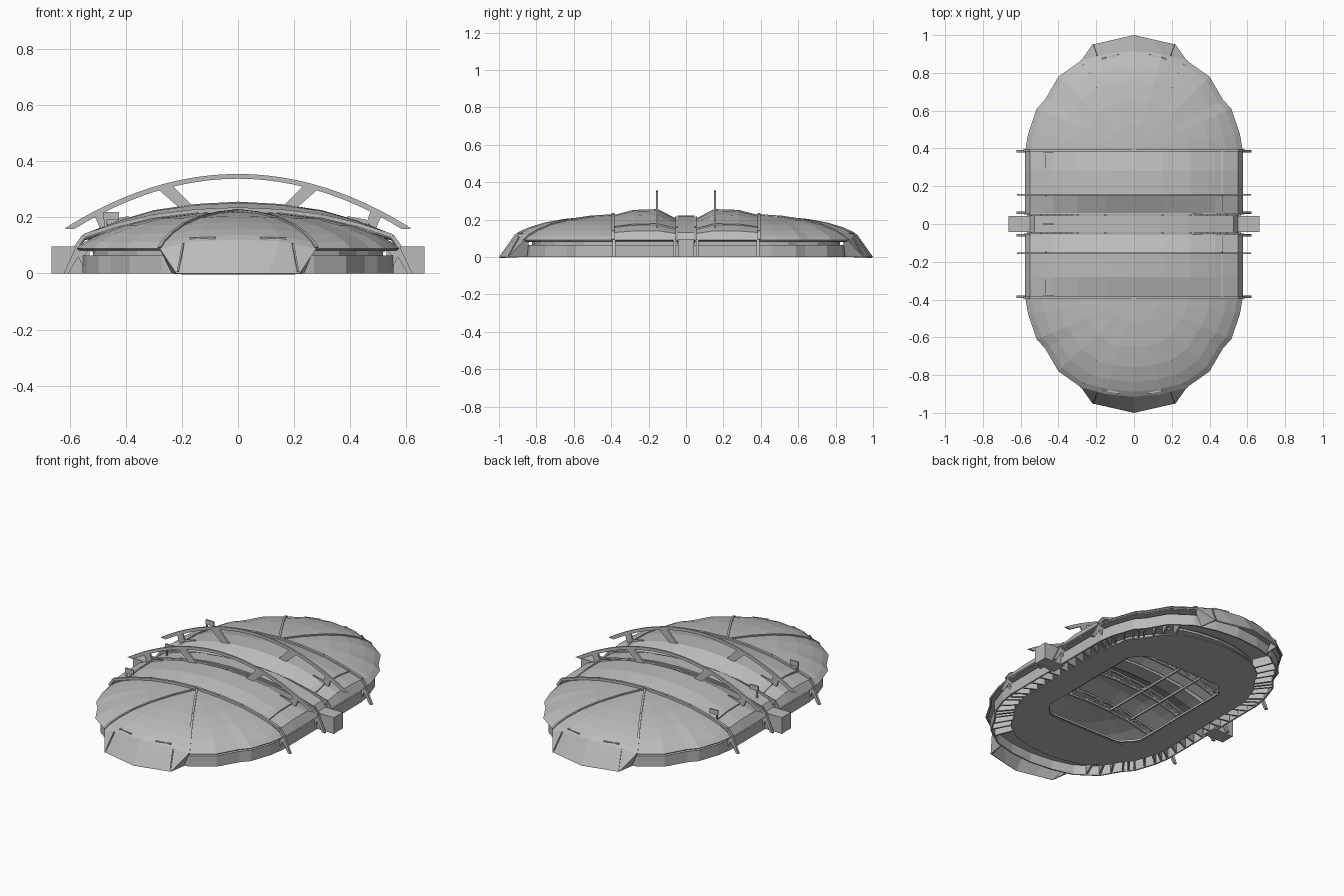
import bpy, bmesh, math
from mathutils import Vector, Matrix

old = bpy.data.objects.get("Cube")
if old:
    bpy.data.objects.remove(old, do_unlink=True)

GREY = (0.5, 0.5, 0.5, 1)
mat = bpy.data.materials.new("concrete_grey")
mat.use_nodes = True
mat.diffuse_color = GREY
mat.node_tree.nodes["Principled BSDF"].inputs["Base Color"].default_value = GREY


def finish(name, bm, up=False, thick=0):
    """Turn a bmesh into an object, optionally thickened downwards."""
    bmesh.ops.remove_doubles(bm, verts=bm.verts, dist=1e-5)
    bmesh.ops.recalc_face_normals(bm, faces=bm.faces)
    bm.normal_update()
    if up and sum(f.normal.z * f.calc_area() for f in bm.faces) < 0:
        bmesh.ops.reverse_faces(bm, faces=bm.faces)
    me = bpy.data.meshes.new(name)
    bm.to_mesh(me)
    bm.free()
    me.materials.append(mat)
    ob = bpy.data.objects.new(name, me)
    bpy.context.collection.objects.link(ob)
    if thick:
        m = ob.modifiers.new("thickness", 'SOLIDIFY')
        m.thickness, m.offset = thick, -1
    return ob


def grid(name, rows, closed=False, up=True, thick=0.008):
    """Surface lofted through rows of points."""
    bm = bmesh.new()
    vs = [[bm.verts.new(p) for p in r] for r in rows]
    n = len(rows[0])
    for a, b in zip(vs, vs[1:]):
        for i in range(n if closed else n - 1):
            j = (i + 1) % n
            bm.faces.new((a[i], a[j], b[j], b[i]))
    return finish(name, bm, up, thick)


def bar(bm, p, q, w, h):
    """Box from p to q, w wide sideways and h deep."""
    p, q = Vector(p), Vector(q)
    d = (q - p).normalized()
    ref = Vector((0, 0, 1)) if abs(d.z) < 0.95 else Vector((0, 1, 0))
    side = d.cross(ref).normalized()
    rot = Matrix((d, side, d.cross(side))).transposed().to_4x4()
    size = Matrix.Diagonal(((q - p).length, w, h, 1))
    bmesh.ops.create_cube(bm, size=1, matrix=Matrix.Translation((p + q) / 2) @ rot @ size)


def path(bm, pts, w, h):
    for p, q in zip(pts, pts[1:]):
        bar(bm, p, q, w, h)


def prism(bm, poly, y, t):
    """Extrude an x-z polygon along y."""
    front = [bm.verts.new((x, y - t / 2, z)) for x, z in poly]
    back = [bm.verts.new((x, y + t / 2, z)) for x, z in poly]
    bm.faces.new(front)
    bm.faces.new(back[::-1])
    for i in range(len(poly)):
        j = (i + 1) % len(poly)
        bm.faces.new((front[i], back[i], back[j], front[j]))


# Eave line of one end, from the side to the tip: x, y, z
RIM = [(.575, .39, .09), (.56, .48, .09), (.515, .61, .09), (.47, .66, .09),
       (.40, .78, .09), (.28, .865, .09), (.15, .9, .115), (0, .915, .12)]
RIM_FULL = RIM + [(-x, y, z) for x, y, z in RIM[-2::-1]]
DOME = [(0, 1), (.25, .94), (.5, .81), (.7, .62), (.85, .39), (.95, .17), (1, 0)]
# Cross profile of the middle roof, x and z
ARCH = [(0, .255), (.15, .247), (.3, .225), (.43, .187), (.55, .14), (.578, .09)]
ARCH_FULL = [(-x, z) for x, z in ARCH[:0:-1]] + ARCH


def arch_row(y, top, lift=0, reach=1):
    k = (top - .09) / .165
    return [(x * reach, y, .09 + (z - .09) * k + lift) for x, z in ARCH_FULL]


def dome_pt(p, t, f, sy, lift=0):
    return (p[0] * t, sy * (.39 + (p[1] - .39) * t), p[2] + (.223 - p[2]) * f + lift)


# Closed plan outline of the whole bowl, subdivided
corners = [(x, y) for x, y, z in RIM_FULL] + [(-x, -y) for x, y, z in RIM_FULL]
OUT = []
for i, a in enumerate(corners):
    b = corners[(i + 1) % len(corners)]
    n = 10 if a[1] * b[1] < 0 else 2
    OUT += [(a[0] + (b[0] - a[0]) * k / n, a[1] + (b[1] - a[1]) * k / n) for k in range(n)]


def ring(s, z):
    return [(x * s, y * s, z) for x, y in OUT]


def pitch_ring(z, grow=1):
    r = []
    for x, y in OUT:
        s = min(.32 / max(abs(x), .001), .42 / max(abs(y), .001), .66 / (abs(x) + abs(y)))
        r.append((x * s * grow, y * s * grow, z))
    return r


ribs, trusses, slits, prow_lines = (bmesh.new() for _ in range(4))
for sy, end in ((-1, "front"), (1, "back")):
    # Faceted end dome
    grid(end + "_dome", [[dome_pt(p, t, f, sy) for p in RIM_FULL] for t, f in DOME])
    # Sloping entrance panel with side cheeks
    top = [(x, sy * y, z) for x, y, z in RIM_FULL[5:10]]
    foot = [(x, sy * y, 0) for x, y in ((.22, .95), (.11, .975), (0, 1), (-.11, .975), (-.22, .95))]
    cheek_t, cheek_b = (.27, sy * .84, .085), (.235, sy * .85, 0)
    flip = Vector((-1, 1, 1))
    grid(end + "_entrance_panel",
         [[cheek_t] + top + [Vector(cheek_t) * flip], [cheek_b] + foot + [Vector(cheek_b) * flip]])
    # Ribs fanning from the dome apex and along the eave
    for s in (-1, 1):
        p = (s * .28, .865, .09)
        path(ribs, [dome_pt(p, t, f, sy, .002) for t, f in DOME], .012, .008)
        bar(slits, (s * .08, sy * .895, .127), (s * .17, sy * .875, .124), .008, .008)
        bar(prow_lines, (s * .195, sy * .893, .108), (s * .215, sy * .95, .006), .006, .006)
    # Vaulted middle roof
    prof = [(.052, .205), (.15, .256), (.28, .252), (.385, .225)]
    grid(end + "_vault", [arch_row(sy * y, z) for y, z in prof])
    path(ribs, arch_row(sy * .39, .226, .003), .014, .014)
    path(ribs, arch_row(sy * .054, .208, .002), .008, .012)
    # Long roof seams
    for s in (-1, 1):
        path(ribs, [(s * .467, sy * y, .09 + .083 * (z - .09) / .165 + .001) for y, z in prof], .008, .008)
    # Trusses below the roof
    for y, top_z in ((.15, .24), (.38, .205)):
        hi = arch_row(sy * y, top_z, 0, .95)[1:-1]
        lo = [(x, yy, z - .045) for x, yy, z in hi]
        path(trusses, lo, .012, .01)
        path(trusses, hi, .012, .01)
        for i in range(len(hi) - 1):
            mid = (Vector(hi[i]) + Vector(hi[i + 1])) / 2
            bar(trusses, lo[i], mid, .008, .008)
            bar(trusses, mid, lo[i + 1], .008, .008)
for x in (-.3, -.15, .15, .3):
    bar(trusses, (x, -.38, .16), (x, .38, .16), .01, .012)
finish("roof_ribs", ribs)
finish("roof_trusses", trusses)
finish("entrance_slits", slits)
finish("entrance_seams", prow_lines)

# Central spine across the roof, with a stair tower at each side
grid("roof_spine", [arch_row(y, .222, 0, .96) for y in (-.045, .045)], thick=.03)
towers = bmesh.new()
for s in (-1, 1):
    prism(towers, [(s * .53, 0), (s * .665, 0), (s * .665, .097), (s * .53, .097)], 0, .085)
finish("stair_towers", towers)

# Twin arches standing over the roof, with struts
for sy, end in ((-1, "front"), (1, "back")):
    bm = bmesh.new()
    N = 24
    outer, inner = [], []
    for i in range(N + 1):
        u = -1 + 2 * i / N
        outer.append((u * .62, .355 - .195 * u * u))
        inner.append((u * .585, .338 - .18 * u * u))
    prism(bm, outer + inner[::-1], sy * .155, .01)
    for s in (-1, 1):
        prism(bm, [(s * x, z) for x, z in ((.285, .30), (.235, .315), (.165, .245), (.21, .235))], sy * .155, .01)
        prism(bm, [(s * x, z) for x, z in ((.515, .215), (.475, .23), (.455, .17), (.49, .155))], sy * .155, .01)
        prism(bm, [(s * x, z) for x, z in ((.49, .185), (.39, .205), (.39, .185), (.49, .15))], sy * .155, .006)
    finish(end + "_arch", bm)

# Side buttresses
bm = bmesh.new()
for y in (-.385, -.06, .06, .385):
    for s in (-1, 1):
        prism(bm, [(s * x, z) for x, z in ((.54, 0), (.55, .06), (.52, .1), (.575, .1), (.622, 0), (.605, 0), (.57, .06))],
              y, .014)
finish("buttresses", bm)

# Small sign boards on posts along one side
bm = bmesh.new()
for y in (-.38, 0, .38):
    bar(bm, (-.472, y, .12), (-.472, y, .22), .008, .008)
    bar(bm, (-.48, y, .205), (-.425, y, .205), .008, .028)
finish("sign_boards", bm)

# Outer wall, recessed clerestory band and eave soffit
grid("outer_wall", [ring(.965, 0), ring(.965, .065)], True, False, .008)
grid("clerestory", [ring(.9, .06), ring(.9, .09)], True, False, .006)
grid("eave_soffit", [ring(.86, .086), ring(.985, .086)], True, True, .006)
grid("concourse_ceiling", [ring(.8, .064), ring(.965, .064)], True, True, .006)

# Ground slab around the open pitch, and stepped stands
grid("ground_slab", [pitch_ring(.006), ring(.83, .006)], True, True, .006)
steps = []
for i in range(5):
    g = i / 5
    for z in (.012 + .012 * i, .024 + .012 * i):
        steps.append([Vector(a).lerp(Vector(b), g) for a, b in zip(pitch_ring(z), ring(.85, z))])
steps.append(ring(.85, .072))
grid("stands", steps, True, True, .004)

# Radial fins under the concourse
bm = bmesh.new()
for x, y in OUT:
    if abs(y) < .86:
        bar(bm, (x * .82, y * .82, .032), (x * .96, y * .96, .032), .01, .056)
finish("concourse_fins", bm)
